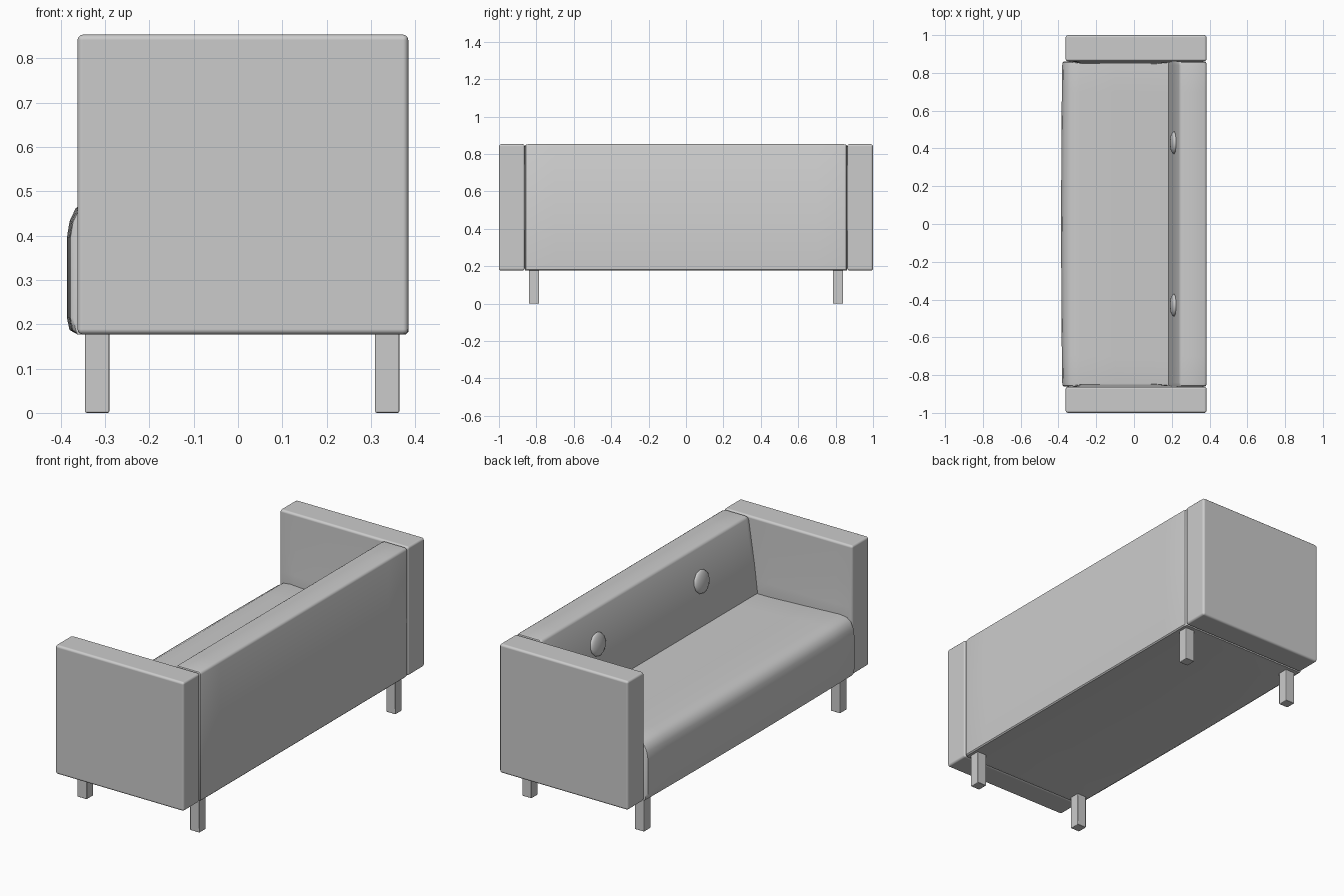
import bpy, bmesh, math

if "Cube" in bpy.data.objects:
    bpy.data.objects.remove(bpy.data.objects["Cube"])


def finish(name, bm, bevel=0.0, segments=3):
    bmesh.ops.recalc_face_normals(bm, faces=bm.faces[:])
    me = bpy.data.meshes.new(name)
    bm.to_mesh(me)
    bm.free()
    ob = bpy.data.objects.new(name, me)
    bpy.context.collection.objects.link(ob)
    bpy.ops.object.select_all(action='DESELECT')
    bpy.context.view_layer.objects.active = ob
    ob.select_set(True)
    bpy.ops.object.shade_smooth_by_angle(angle=math.radians(40))
    if bevel:
        mod = ob.modifiers.new("Bevel", 'BEVEL')
        mod.width, mod.segments = bevel, segments
        mod.limit_method, mod.angle_limit = 'ANGLE', math.radians(50)
        mod.harden_normals = True
    return ob


def box(name, x0, x1, y0, y1, z0, z1, bevel, segments=3):
    bm = bmesh.new()
    bmesh.ops.create_cube(bm, size=1)
    for v in bm.verts:
        v.co.x = (x0 + x1) / 2 + v.co.x * (x1 - x0)
        v.co.y = (y0 + y1) / 2 + v.co.y * (y1 - y0)
        v.co.z = (z0 + z1) / 2 + v.co.z * (z1 - z0)
    return finish(name, bm, bevel, segments)


def loft(name, rings, bevel=0.0):
    bm = bmesh.new()
    loops = [[bm.verts.new(p) for p in ring] for ring in rings]
    n = len(loops[0])
    for a, b in zip(loops, loops[1:]):
        for i in range(n):
            bm.faces.new((a[i], a[(i + 1) % n], b[(i + 1) % n], b[i]))
    bm.faces.new(loops[0])
    bm.faces.new(loops[-1])
    return finish(name, bm, bevel)


# Seat and backrest as one upholstered body: rounded front, sloping back face
profile = [(0.384, 0.183), (0.384, 0.841), (0.38, 0.849), (0.372, 0.853),
           (0.252, 0.853), (0.243, 0.849), (0.238, 0.841), (0.205, 0.62),
           (0.183, 0.464), (0.1, 0.467), (-0.1, 0.476), (-0.29, 0.485),
           (-0.335, 0.478), (-0.36, 0.462), (-0.374, 0.432), (-0.38, 0.395),
           (-0.38, 0.215), (-0.374, 0.187), (-0.362, 0.177), (0.378, 0.177)]
rings = []
for y in (-0.86, -0.855, -0.84, -0.7, -0.45, 0, 0.45, 0.7, 0.84, 0.855, 0.86):
    bow = 0.006 * (1 - (y / 0.86) ** 2)
    drop = {0.86: 0.008, 0.855: 0.002}.get(abs(y), 0)
    ring = []
    for x, z in profile:
        dx = drop - bow if x < -0.355 and z > 0.18 else -drop if x > 0.37 else 0
        dz = -drop if z > 0.42 else 0
        ring.append((x + dx, y, z + dz))
    rings.append(ring)
loft("seat_and_backrest", rings)

# Mirrored arms, legs and back buttons
for side, s in (("left", 1), ("right", -1)):
    # Arm: the inner face swells slightly towards the seat
    rings = []
    for x, b in ((-0.362, 0), (-0.33, 0.006), (-0.27, 0.014), (0.12, 0.014),
                 (0.22, 0.004), (0.384, 0)):
        inner = [(0.862, 0.853), (0.862 - b * 0.3, 0.65), (0.862 - b * 0.7, 0.53),
                 (0.862 - b, 0.46), (0.862, 0.38)]
        rings.append([(x, s * y, z) for y, z in
                      [(1.0, 0.177), (1.0, 0.853)] + inner + [(0.862, 0.177)]])
    loft(side + "_arm", rings, 0.012)
    # Legs
    y0, y1 = sorted((s * 0.785, s * 0.84))
    for end, x in (("front", -0.345), ("rear", 0.309)):
        box(f"{side}_{end}_leg", x, x + 0.055, y0, y1, 0, 0.18, 0.004, 2)
    # Backrest button
    bm = bmesh.new()
    bmesh.ops.create_uvsphere(bm, u_segments=12, v_segments=8, radius=1)
    button = finish(side + "_button", bm)
    button.scale = (0.06, 0.06, 0.02)
    button.rotation_euler = (0, math.radians(-82), 0)
    button.location = (0.211, s * 0.43, 0.68)
